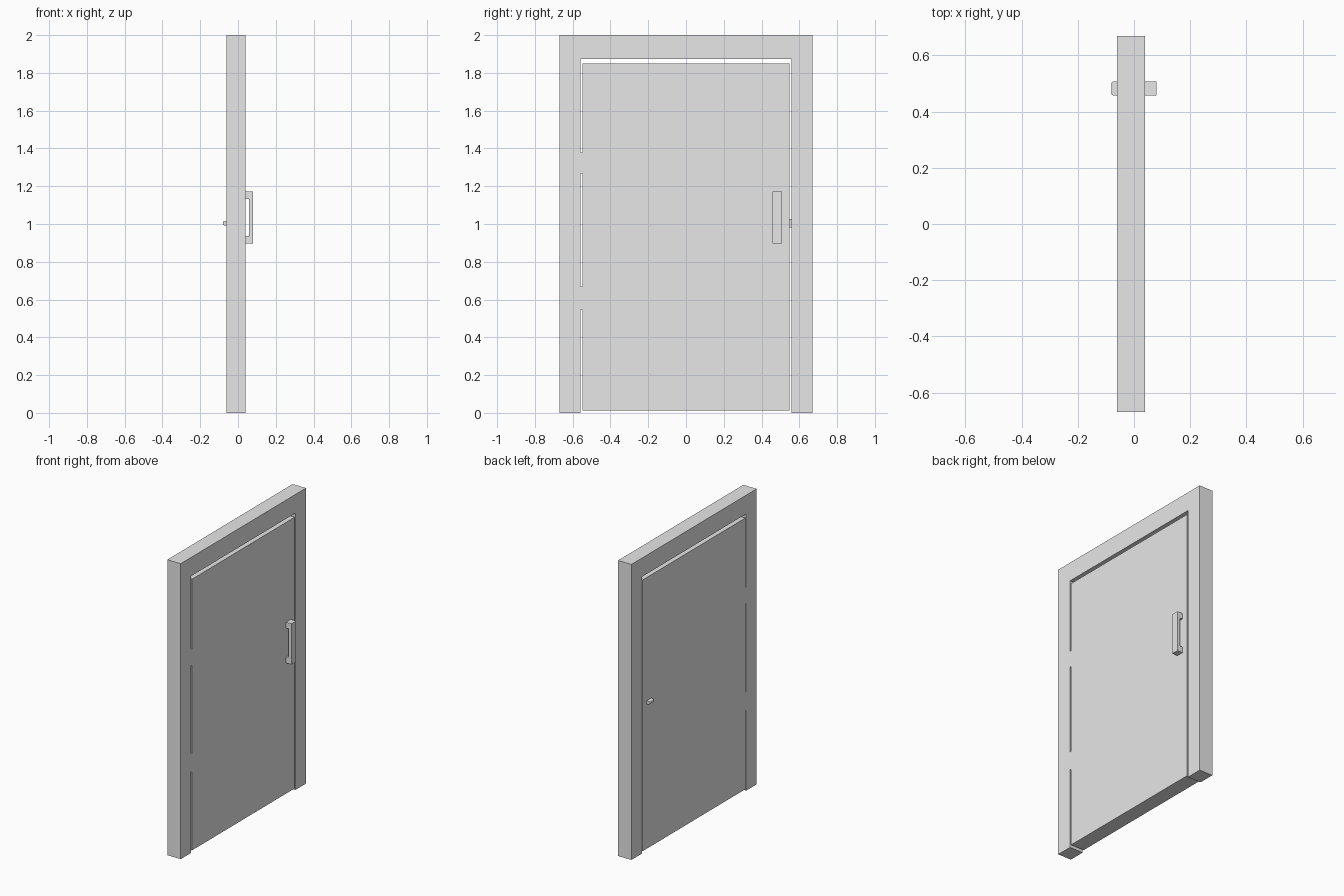
import bpy
import bmesh
from mathutils import Vector

# Remove the default object
cube = bpy.data.objects.get("Cube")
if cube:
    bpy.data.objects.remove(cube, do_unlink=True)

# Single flat colour
grey = bpy.data.materials.new("light_grey")
grey.use_nodes = True
grey.diffuse_color = (0.8, 0.8, 0.8, 1)
grey.node_tree.nodes["Principled BSDF"].inputs["Base Color"].default_value = (0.8, 0.8, 0.8, 1)

BACK, FRONT = -0.06, 0.04        # x extent shared by frame and leaf
OPENING, LEAF = 0.558, 0.549     # half widths
HANDLE_Y = (0.458, 0.507)


def extrude_profile(name, points, direction):
    """Make a prism from a closed outline pushed along a direction."""
    mesh = bpy.data.meshes.new(name)
    bm = bmesh.new()
    face = bm.faces.new([bm.verts.new(p) for p in points])
    result = bmesh.ops.extrude_face_region(bm, geom=[face], use_keep_orig=True)
    moved = [g for g in result["geom"] if isinstance(g, bmesh.types.BMVert)]
    bmesh.ops.translate(bm, verts=moved, vec=Vector(direction))
    bmesh.ops.recalc_face_normals(bm, faces=bm.faces)
    bm.to_mesh(mesh)
    bm.free()
    mesh.materials.append(grey)
    obj = bpy.data.objects.new(name, mesh)
    bpy.context.collection.objects.link(obj)
    return obj


def box(name, x, y, z):
    outline = [(x[0], y[0], z[0]), (x[0], y[1], z[0]),
               (x[0], y[1], z[1]), (x[0], y[0], z[1])]
    return extrude_profile(name, outline, (x[1] - x[0], 0, 0))


# Door frame: an upside-down U with no sill
half, head = 0.67, 1.873
frame_outline = [(-half, 0), (-half, 2), (half, 2), (half, 0),
                 (OPENING, 0), (OPENING, head), (-OPENING, head), (-OPENING, 0)]
extrude_profile("door_frame", [(BACK, y, z) for y, z in frame_outline],
                (FRONT - BACK, 0, 0))

# Door leaf, flush with the frame on both sides
box("door_leaf", (BACK, FRONT), (-LEAF, LEAF), (0.013, 1.849))

# Hinges bridging the gap
for label, z in (("lower", (0.545, 0.67)), ("upper", (1.267, 1.378))):
    box(label + "_hinge", (BACK, FRONT), (-OPENING, -LEAF), z)

# Latch bolt across the opposite gap
box("latch_bolt", (-0.03, 0.01), (LEAF, OPENING), (0.982, 1.026))

# Pull handle: a bracket profile pushed along the door width
outer, inner = 0.08, 0.058
bracket = [(FRONT, 0.897), (outer, 0.897), (outer, 1.173), (FRONT, 1.173),
           (FRONT, 1.133), (inner, 1.133), (inner, 0.937), (FRONT, 0.937)]
extrude_profile("pull_handle", [(x, HANDLE_Y[0], z) for x, z in bracket],
                (0, HANDLE_Y[1] - HANDLE_Y[0], 0))

# Thumb turn on the other side, softened on its outer edges
turn = box("thumb_turn", (-0.08, BACK), HANDLE_Y, (0.993, 1.015))
bm = bmesh.new()
bm.from_mesh(turn.data)
rim = [e for e in bm.edges if all(v.co.x < -0.07 for v in e.verts)]
bmesh.ops.bevel(bm, geom=rim, offset=0.006, segments=3, profile=0.5, affect="EDGES")
bm.to_mesh(turn.data)
bm.free()
